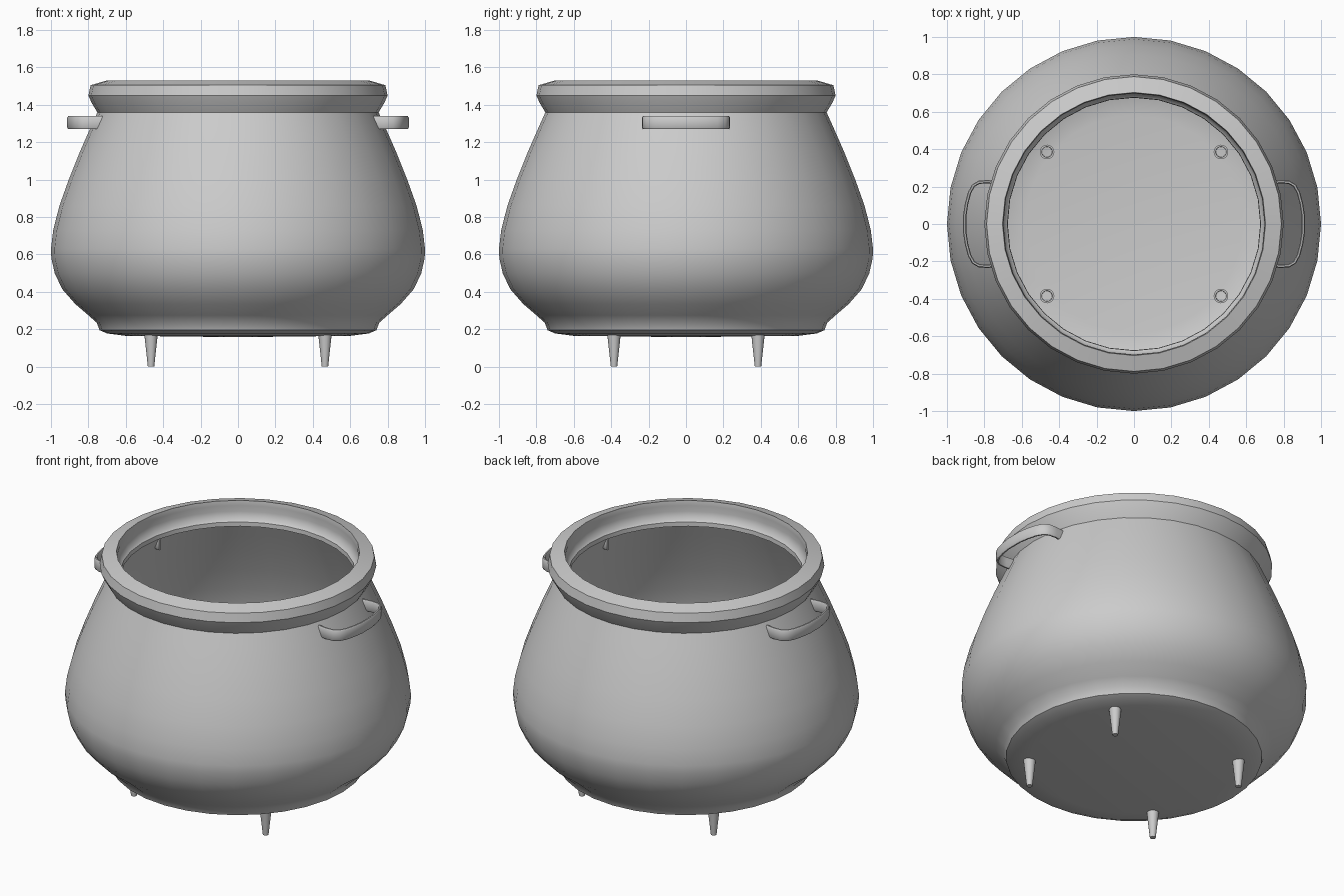
import bpy, bmesh, math
from mathutils import Vector

if "Cube" in bpy.data.objects:
    bpy.data.objects.remove(bpy.data.objects["Cube"])


def finish(name, bm, angle=35):
    bmesh.ops.recalc_face_normals(bm, faces=bm.faces)
    me = bpy.data.meshes.new(name)
    bm.to_mesh(me)
    bm.free()
    ob = bpy.data.objects.new(name, me)
    bpy.context.collection.objects.link(ob)
    bpy.ops.object.select_all(action='DESELECT')
    bpy.context.view_layer.objects.active = ob
    ob.select_set(True)
    bpy.ops.object.shade_smooth_by_angle(angle=math.radians(angle))
    return ob


def lathe(name, profile, segs, centre=(0, 0), angle=35):
    """Revolve (radius, z) points around a vertical axis."""
    bm = bmesh.new()
    rings = []
    for r, z in profile:
        n = 1 if r == 0 else segs
        rings.append([bm.verts.new((centre[0] + r * math.cos(math.tau * i / segs),
                                    centre[1] + r * math.sin(math.tau * i / segs), z))
                      for i in range(n)])
    for a, b in zip(rings, rings[1:]):
        for i in range(segs):
            j = (i + 1) % segs
            quad = [a[i % len(a)], a[j % len(a)], b[j % len(b)], b[i % len(b)]]
            bm.faces.new(list(dict.fromkeys(quad)))
    return finish(name, bm, angle)


# Pot: thin belly wall, flared rim with an inner lip
belly = [(0.60, 0.165), (0.70, 0.178), (0.74, 0.195), (0.755, 0.235), (0.80, 0.275),
         (0.87, 0.335), (0.94, 0.415), (0.98, 0.50), (0.998, 0.58), (1.0, 0.63),
         (0.988, 0.73), (0.955, 0.86), (0.905, 1.00), (0.845, 1.15), (0.79, 1.275)]
rim = [(0.752, 1.36), (0.782, 1.41), (0.80, 1.45), (0.788, 1.505), (0.703, 1.53),
       (0.698, 1.50), (0.705, 1.46), (0.69, 1.415), (0.677, 1.405), (0.675, 1.378), (0.732, 1.36)]
inner = [(r - 0.02, z + (0.018 if z < 0.3 else 0)) for r, z in reversed(belly)]
lathe("pot_body", [(0, 0.158)] + belly + rim + inner + [(0, 0.178)], 32)

# Four tapered legs, hollow at the top where they pass through the floor
for sx in (-1, 1):
    for sy in (-1, 1):
        side = ("front" if sy < 0 else "back") + ("_left" if sx < 0 else "_right")
        lathe(side + "_leg", [(0, 0), (0.017, 0), (0.039, 0.20), (0.029, 0.20), (0.02, 0.12), (0, 0.12)],
              16, (sx * 0.465, sy * 0.385))

# Two strap handles bent from a thin band
half = [(0.70, 0.225), (0.78, 0.235), (0.83, 0.232), (0.865, 0.212), (0.888, 0.17),
        (0.904, 0.11), (0.913, 0.05)]
path = [Vector((x, -y)) for x, y in half] + [Vector((x, y)) for x, y in reversed(half)]
section = [(0, 1.278), (0, 1.332), (-0.005, 1.34), (-0.013, 1.34),
           (-0.018, 1.332), (-0.018, 1.278), (-0.013, 1.27), (-0.005, 1.27)]
for sx, name in ((1, "right_handle"), (-1, "left_handle")):
    bm = bmesh.new()
    rings = []
    for i, p in enumerate(path):
        t = (path[min(i + 1, len(path) - 1)] - path[max(i - 1, 0)]).normalized()
        out = Vector((t.y, -t.x))
        rings.append([bm.verts.new((sx * (p.x + out.x * d), p.y + out.y * d, z)) for d, z in section])
    n = len(section)
    for a, b in zip(rings, rings[1:]):
        for i in range(n):
            bm.faces.new((a[i], a[(i + 1) % n], b[(i + 1) % n], b[i]))
    bm.faces.new(rings[0])
    bm.faces.new(rings[-1])
    finish(name, bm, 50)
